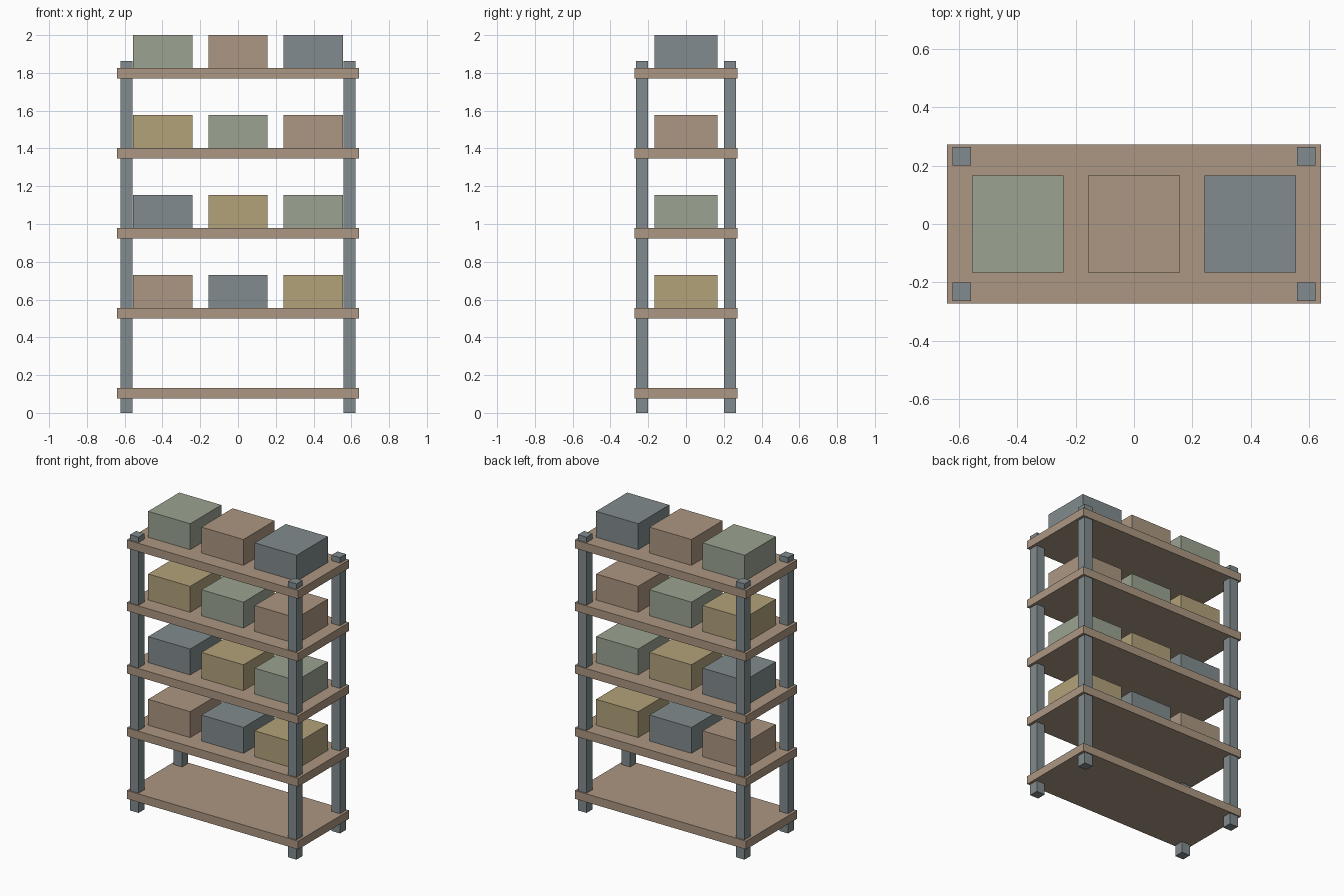
import bpy

cube = bpy.data.objects.get("Cube")
if cube:
    bpy.data.objects.remove(cube, do_unlink=True)


def linear(c):
    c /= 255
    return c / 12.92 if c <= 0.04045 else ((c + 0.055) / 1.055) ** 2.4


def material(name, *rgb):
    mat = bpy.data.materials.new(name)
    mat.use_nodes = True
    colour = (*[linear(c) for c in rgb], 1)
    mat.diffuse_color = colour
    mat.node_tree.nodes["Principled BSDF"].inputs["Base Color"].default_value = colour
    return mat


def block(name, centre, size, mat):
    bpy.ops.mesh.primitive_cube_add(size=1, location=centre)
    obj = bpy.context.object
    obj.name = name
    obj.scale = size
    bpy.ops.object.transform_apply(location=False, rotation=False, scale=True)
    obj.data.materials.append(mat)
    return obj


brown = material("warm brown", 172, 151, 130)
slate = material("slate grey", 130, 139, 142)
yellow = material("straw yellow", 178, 162, 122)
green = material("sage green", 155, 164, 146)

# Four corner posts
POST_HEIGHT = 1.862
for x, side in ((-1, "right"), (1, "left")):
    for y, end in ((-1, "front"), (1, "back")):
        block(f"post_{end}_{side}", (x * 0.59, y * 0.232, POST_HEIGHT / 2),
              (0.064, 0.064, POST_HEIGHT), slate)

# Five boards, with three boxes on each one above the lowest
BOARD = 0.056
BOX = (0.314, 0.332, 0.175)
colours = [brown, slate, yellow, green]
for level in range(5):
    top = 0.133 + level * 0.423
    block(f"shelf_{level + 1}", (0, 0, top - BOARD / 2), (1.28, 0.544, BOARD), brown)
    if level == 0:
        continue
    for column in range(3):
        block(f"box_{level + 1}_{column + 1}",
              ((column - 1) * 0.398, 0, top + BOX[2] / 2), BOX,
              colours[(level - 1 + column) % len(colours)])
